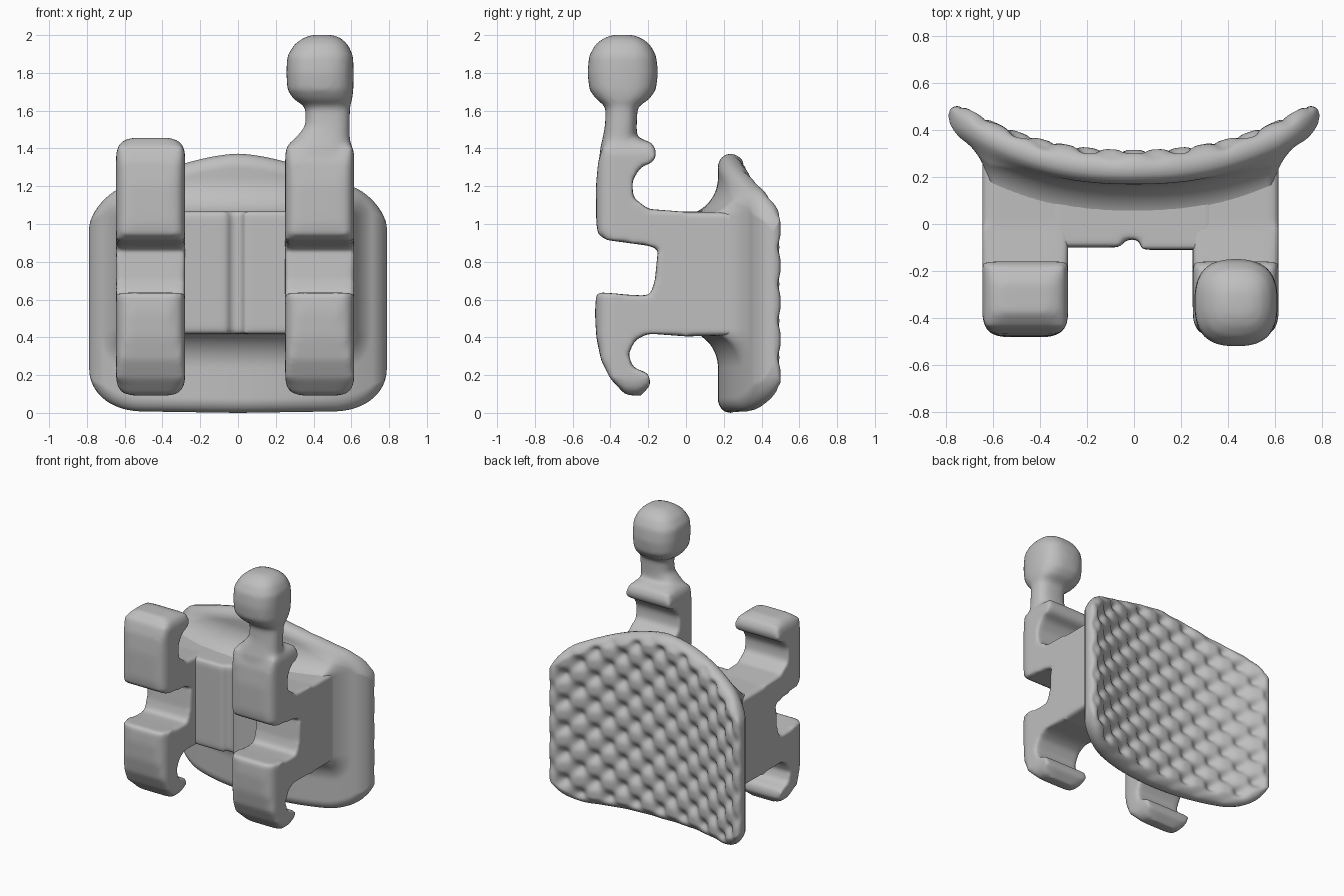
import bpy
import bmesh
from math import cos, sin, pi, sqrt

cube = bpy.data.objects.get("Cube")
if cube:
    bpy.data.objects.remove(cube, do_unlink=True)

# One plain grey for everything
grey = bpy.data.materials.new("plain grey")
grey.use_nodes = True
COLOUR = (0.52, 0.52, 0.52, 1)
grey.diffuse_color = COLOUR
for node in grey.node_tree.nodes:
    if node.type == 'BSDF_PRINCIPLED':
        node.inputs["Base Color"].default_value = COLOUR


def make_object(name, bm):
    bmesh.ops.recalc_face_normals(bm, faces=bm.faces)
    mesh = bpy.data.meshes.new(name)
    bm.to_mesh(mesh)
    bm.free()
    mesh.materials.append(grey)
    for poly in mesh.polygons:
        poly.use_smooth = True
    obj = bpy.data.objects.new(name, mesh)
    bpy.context.scene.collection.objects.link(obj)
    return obj


def loft(bm, rings):
    """Skin a list of equal-length point rings and cap both ends."""
    loops = [[bm.verts.new(p) for p in ring] for ring in rings]
    for a, b in zip(loops, loops[1:]):
        for i in range(len(a)):
            j = (i + 1) % len(a)
            bm.faces.new((a[i], a[j], b[j], b[i]))
    bm.faces.new(loops[0])
    bm.faces.new(loops[-1])


def soften(obj, rounds):
    """Fuse overlapping solids and round their edges."""
    remesh = obj.modifiers.new("fuse", 'REMESH')
    remesh.mode = 'VOXEL'
    remesh.voxel_size = 0.015
    remesh.use_smooth_shade = True
    smooth = obj.modifiers.new("round", 'SMOOTH')
    smooth.factor = 0.5
    smooth.iterations = rounds


# Side profile of a tie wing pair (y, z): upper hook, lower hook, slot
WING = [
    (-.465, .945), (-.475, 1), (-.477, 1.2), (-.465, 1.33), (-.44, 1.41),
    (-.38, 1.456), (-.25, 1.456), (-.18, 1.43), (-.155, 1.38), (-.17, 1.33),
    (-.24, 1.3), (-.285, 1.23), (-.28, 1.14), (-.2, 1.08), (0, 1.064),
    (.27, 1.064), (.27, .41), (0, .405), (-.2, .42), (-.27, .385),
    (-.305, .31), (-.28, .24), (-.2, .21), (-.185, .15), (-.24, .09),
    (-.32, .095), (-.4, .18), (-.45, .28), (-.475, .4), (-.482, .53),
    (-.475, .64), (-.3, .625), (-.19, .62), (-.165, .7), (-.148, .87),
    (-.2, .885), (-.42, .915)]
ROUND = .085


def wing_pair(bm, x0, x1):
    """Extrude the wing profile with rounded outer corners at both ends."""
    steps = [0, .1, .25, .5, 1]
    stations = [(x0 + ROUND * t, t) for t in steps]
    stations += [(x1 - ROUND * t, t) for t in reversed(steps)]
    rings = []
    for x, t in stations:
        cut = ROUND * (1 - sqrt(1 - (1 - t) ** 2))
        rings.append([(x, max(y, -.482 + cut), max(.09 + cut, min(z, 1.456 - cut)))
                      for y, z in WING])
    loft(bm, rings)


# Plain wing pair on the model's right
bm = bmesh.new()
wing_pair(bm, -.645, -.28)
soften(make_object("plain_wing", bm), 12)

# Wing pair on the left, carrying a neck and ball: z, x, y, half width, half depth
POST = [
    (1.30, .432, -.37, .165, .09), (1.40, .432, -.36, .165, .095),
    (1.46, .45, -.35, .142, .09), (1.52, .475, -.345, .118, .084),
    (1.62, .475, -.34, .118, .084), (1.66, .45, -.335, .155, .14),
    (1.71, .436, -.335, .175, .176), (1.80, .434, -.335, .178, .187),
    (1.89, .435, -.335, .175, .178), (1.95, .44, -.335, .142, .145),
    (1.985, .445, -.335, .1, .1), (2.002, .445, -.335, .05, .05)]


def rounded_ring(z, cx, cy, rx, ry, count=32):
    ring = []
    for i in range(count):
        c, s = cos(2 * pi * i / count), sin(2 * pi * i / count)
        k = (abs(c) ** 2.7 + abs(s) ** 2.7) ** (-1 / 2.7)
        ring.append((cx + rx * c * k, cy + ry * s * k, z))
    return ring


bm = bmesh.new()
wing_pair(bm, .25, .615)
loft(bm, [rounded_ring(*row) for row in POST])
soften(make_object("hooked_wing", bm), 12)

# Centre block: two front slabs over a recessed core leave a vertical groove
bm = bmesh.new()
for front, x0, x1 in ((-.065, -.35, .33), (-.1, -.35, -.05), (-.11, .03, .33)):
    section = [(front, 1.066), (.2, 1.066), (.2, .408), (front, .42)]
    loft(bm, [[(x, y, z) for y, z in section] for x in (x0, x1)])
soften(make_object("centre_block", bm), 12)

# Bonding pad: curved plate with an arched top, a studded back
# and a fillet on the front that rises to meet the wings
HALF = .79
STUD = .195
FILLET = .2


def pad_low(x):
    t = max(0, (x - .5) / (HALF - .5))
    return .012 * x / HALF + .24 * (1 - max(0, 1 - t ** 2.2) ** .45)


def pad_high(x):
    t = max(0, (x - .62) / (HALF - .62))
    return 1.372 - .265 * (x / HALF) ** 1.6 - .14 * (1 - sqrt(max(0, 1 - t * t)))


def fillet_rise(x, z):
    across = max(0, -.605 - x, x - .58) * 1.6
    along = max(0, .44 - z, z - 1.045)
    reach = min(sqrt(across ** 2 + along ** 2), FILLET)
    return FILLET - sqrt(FILLET ** 2 - (FILLET - reach) ** 2)


def pad_point(u, v, side):
    x = HALF * u
    low, high = pad_low(abs(x)), pad_high(abs(x))
    z = low + (high - low) * v
    edge = max(0, min(HALF - abs(x), z - low, high - z))
    t = min(edge / .075, 1)
    y = .235 + .226 * abs(u) ** 2.3 + side * .066 * sqrt(1 - (1 - t) ** 2)
    if side > 0:
        fade = min(edge / .07, 1)
        wave = .5 + .5 * cos(2 * pi * x / STUD) * cos(2 * pi * z / STUD)
        y += fade * (.04 * (1 - (1 - wave) ** 2) - .025)
    else:
        y -= t * fillet_rise(x, z)
    return x, y, z


def eased(i, n):
    """Even steps, drawn a little closer together at both ends."""
    t = i / n
    return .5 * t + .5 * (1 - cos(pi * t)) / 2


COLS, ROWS = 130, 110
bm = bmesh.new()
for side in (-1, 1):
    grid = [[bm.verts.new(pad_point(2 * eased(i, COLS) - 1, eased(j, ROWS), side))
             for j in range(ROWS + 1)] for i in range(COLS + 1)]
    for i in range(COLS):
        for j in range(ROWS):
            bm.faces.new((grid[i][j], grid[i + 1][j],
                          grid[i + 1][j + 1], grid[i][j + 1]))
bmesh.ops.remove_doubles(bm, verts=bm.verts, dist=.0005)
make_object("bonding_pad", bm)
